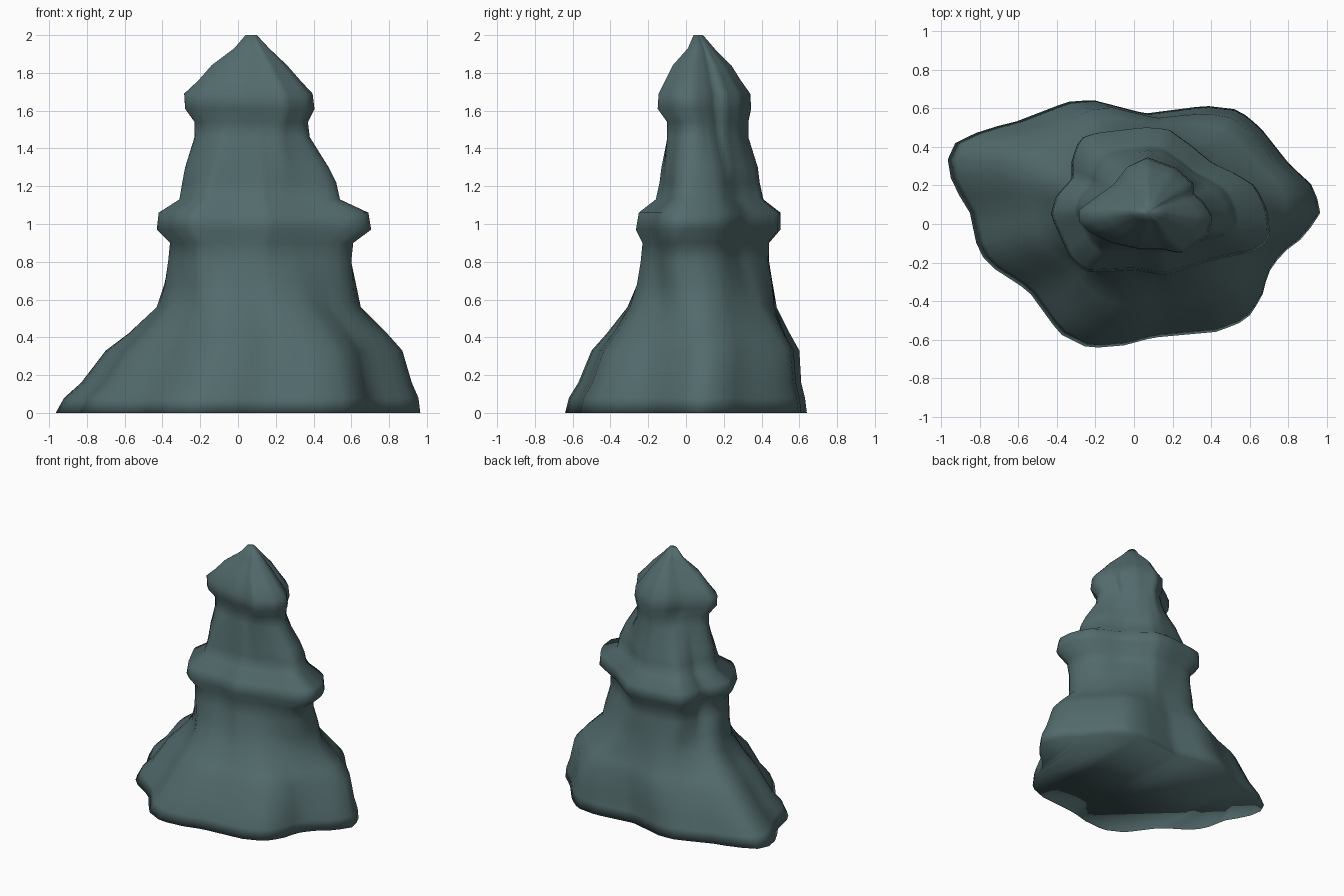
import bpy, bmesh, math

N = 72
CX, CY = 0.07, 0.06          # spire axis

# Plan outlines: foot, middle ledge, top ledge
FOOT = [(.965,.07),(.92,.2),(.8,.31),(.65,.5),(.54,.59),(.37,.61),(.06,.57),(-.21,.64),
        (-.34,.63),(-.6,.53),(-.76,.49),(-.91,.43),(-.965,.31),(-.92,.19),(-.84,.06),
        (-.8,-.13),(-.74,-.21),(-.54,-.34),(-.38,-.56),(-.23,-.635),(-.05,-.62),(.1,-.58),
        (.43,-.55),(.58,-.49),(.66,-.37),(.69,-.25),(.76,-.15),(.88,-.06)]
MID = [(.705,-.05),(.69,.08),(.63,.2),(.54,.26),(.41,.32),(.29,.42),(.18,.5),(.06,.51),
       (-.2,.48),(-.28,.45),(-.32,.34),(-.32,.24),(-.4,.15),(-.43,.05),(-.38,-.06),
       (-.33,-.17),(-.25,-.25),(0,-.24),(.16,-.265),(.4,-.19),(.66,-.13)]
TOP = [(.41,.05),(.36,.13),(.31,.17),(.31,.22),(.22,.3),(.07,.355),(-.03,.31),(-.1,.22),
       (-.2,.15),(-.28,.09),(-.28,.03),(-.22,-.03),(-.1,-.08),(.04,-.11),(.15,-.11),
       (.25,-.13),(.38,-.04)]

# Levels: z, outline blend (0 foot, 1 middle, 2 top), xmin, xmax, ymin, ymax
LEVELS = [
    (0, 0, -.965, .965, -.64, .64), (.08, 0, -.92, .955, -.62, .63),
    (.16, .02, -.83, .92, -.57, .61), (.33, .12, -.70, .87, -.50, .60),
    (.42, .28, -.58, .79, -.42, .55), (.56, .55, -.43, .65, -.31, .48),
    (.68, .75, -.39, .625, -.26, .46), (.80, .9, -.37, .60, -.24, .44),
    (.90, 1, -.36, .61, -.23, .44), (.97, 1, -.43, .705, -.265, .50),
    (1.06, 1, -.42, .69, -.25, .50), (1.13, 1, -.31, .54, -.16, .41),
    (1.22, 1.2, -.295, .52, -.14, .39), (1.30, 1.4, -.28, .48, -.13, .38),
    (1.46, 1.8, -.23, .38, -.10, .33), (1.54, 2, -.23, .37, -.10, .33),
    (1.61, 2, -.28, .405, -.15, .345), (1.69, 2, -.285, .395, -.145, .34),
    (1.76, 2, -.21, .33, -.11, .29), (1.84, 2, -.14, .26, -.07, .24),
    (1.93, 2, -.02, .165, .01, .15), (2.0, 2, .04, .10, .04, .09)]


def radii(outline):
    """Cut a straight-sided outline with N even rays from the axis."""
    pol = sorted((math.atan2(y - CY, x - CX) % math.tau, math.hypot(x - CX, y - CY))
                 for x, y in outline)
    pol = [(pol[-1][0] - math.tau, pol[-1][1])] + pol + [(pol[0][0] + math.tau, pol[0][1])]
    out = []
    for i in range(N):
        a = math.tau * i / N
        for (a0, r0), (a1, r1) in zip(pol, pol[1:]):
            if a0 <= a < a1:
                out.append(r0 * r1 * math.sin(a1 - a0)
                           / (r0 * math.sin(a - a0) + r1 * math.sin(a1 - a)))
                break
    return out


def fit(vals, lo, hi):
    a, b = min(vals), max(vals)
    return [lo + (v - a) * (hi - lo) / (b - a) for v in vals]


shapes = [radii(o) for o in (FOOT, MID, TOP)]
bm = bmesh.new()
rings = []
for z, t, x0, x1, y0, y1 in LEVELS:
    k = min(int(t), 1)
    f = t - k
    r = [p * (1 - f) + q * f for p, q in zip(shapes[k], shapes[k + 1])]
    xs = fit([r[i] * math.cos(math.tau * i / N) for i in range(N)], x0, x1)
    ys = fit([r[i] * math.sin(math.tau * i / N) for i in range(N)], y0, y1)
    rings.append([bm.verts.new((x, y, z)) for x, y in zip(xs, ys)])

# Skin the levels, then close foot and tip
for a, b in zip(rings, rings[1:]):
    for i in range(N):
        j = (i + 1) % N
        bm.faces.new((a[i], a[j], b[j], b[i]))
bm.faces.new(rings[0][::-1])
bm.faces.new(rings[-1])
for face in bm.faces:
    face.smooth = True

mesh = bpy.data.meshes.new("rock_spire")
bm.to_mesh(mesh)
bm.free()
rock = bpy.data.objects.new("rock_spire", mesh)
bpy.context.collection.objects.link(rock)

mat = bpy.data.materials.new("teal_stone")
mat.diffuse_color = (.085, .145, .15, 1)
mesh.materials.append(mat)
